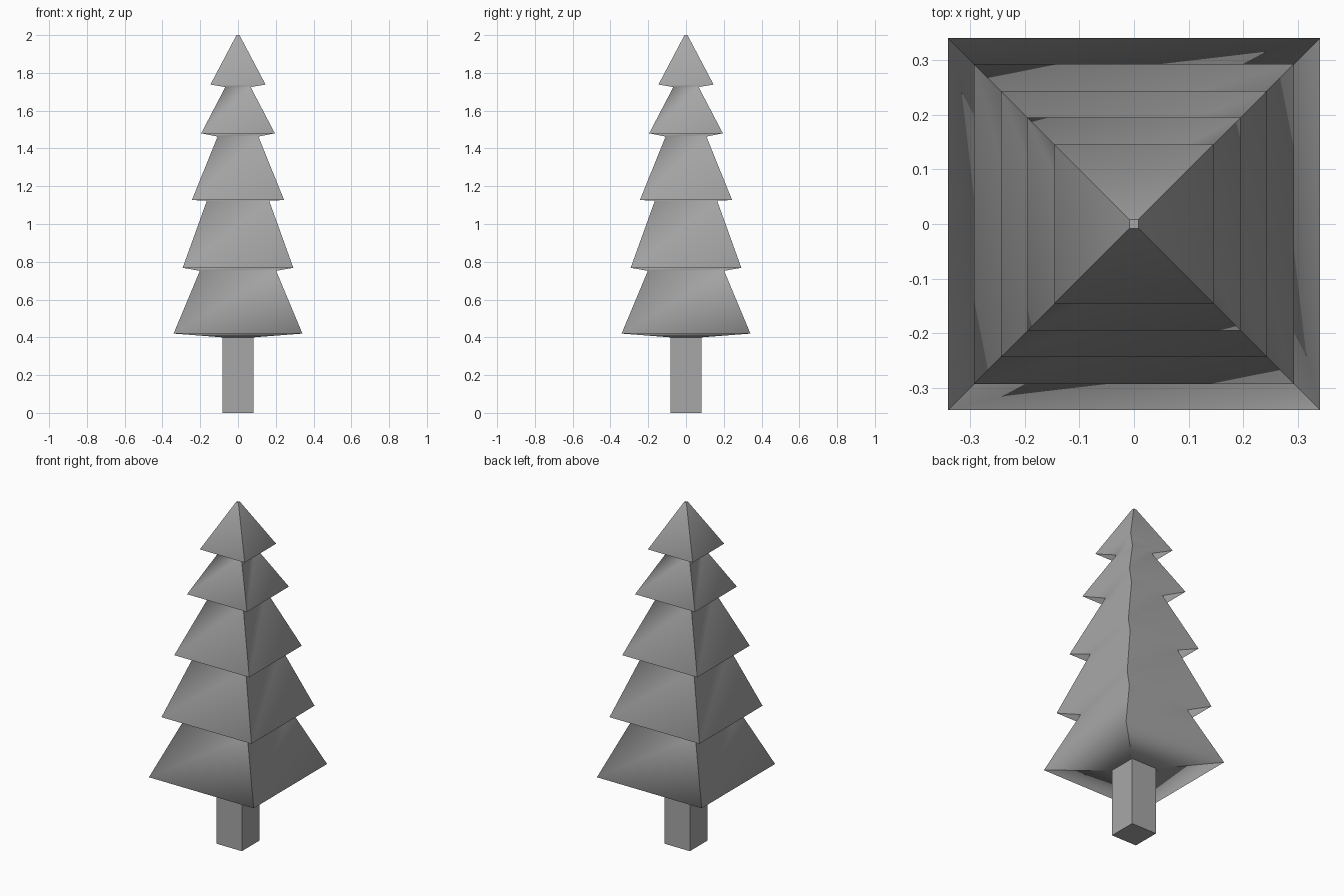
import bpy, bmesh

if "Cube" in bpy.data.objects:
    bpy.data.objects.remove(bpy.data.objects["Cube"])


def square_loft(name, profile, soft_from):
    """Stack square rings of (half width, height) into one closed mesh.
    Each of the four sides is smooth up its height from ring soft_from on;
    the four corners, the trunk and the tip cap stay crisp."""
    bm = bmesh.new()
    rings = [[bm.verts.new((sx * r, sy * r, z))
              for sx, sy in ((-1, -1), (1, -1), (1, 1), (-1, 1))]
             for r, z in profile]
    for a, b in zip(rings, rings[1:]):
        for i in range(4):
            j = (i + 1) % 4
            bm.faces.new((a[i], a[j], b[j]))
            bm.faces.new((a[i], b[j], b[i]))
    bm.faces.new(rings[0][::-1])
    bm.faces.new(rings[-1])
    bmesh.ops.recalc_face_normals(bm, faces=bm.faces[:])

    place = {v: (k, i) for k, ring in enumerate(rings) for i, v in enumerate(ring)}
    for face in bm.faces:
        face.smooth = True
    for edge in bm.edges:
        (k0, i0), (k1, i1) = (place[v] for v in edge.verts)
        corner = i0 == i1
        hard_ring = k0 == k1 and not soft_from <= k0 < len(rings) - 1
        edge.smooth = not (corner or hard_ring)

    mesh = bpy.data.meshes.new(name)
    bm.to_mesh(mesh)
    bm.free()
    obj = bpy.data.objects.new(name, mesh)
    bpy.context.collection.objects.link(obj)

    # Let the large sloping faces dominate the shading
    weighted = obj.modifiers.new("weighted_normals", 'WEIGHTED_NORMAL')
    weighted.mode = 'FACE_AREA'
    weighted.keep_sharp = True
    return obj


# Trunk and five tiers of branches, each tier a flared skirt with a narrow neck
trunk = [(0.083, 0.0), (0.083, 0.40)]
tiers = [(0.341, 0.42), (0.202, 0.752),
         (0.293, 0.768), (0.165, 1.123),
         (0.244, 1.127), (0.108, 1.463),
         (0.195, 1.48), (0.067, 1.725),
         (0.146, 1.738), (0.008, 2.0)]
tree = square_loft("pine_tree", trunk + tiers, soft_from=len(trunk))

# Mid grey finish
grey = bpy.data.materials.new("mid_grey")
grey.diffuse_color = (0.39, 0.39, 0.39, 1)
grey.use_nodes = True
grey.node_tree.nodes["Principled BSDF"].inputs["Base Color"].default_value = grey.diffuse_color
tree.data.materials.append(grey)
